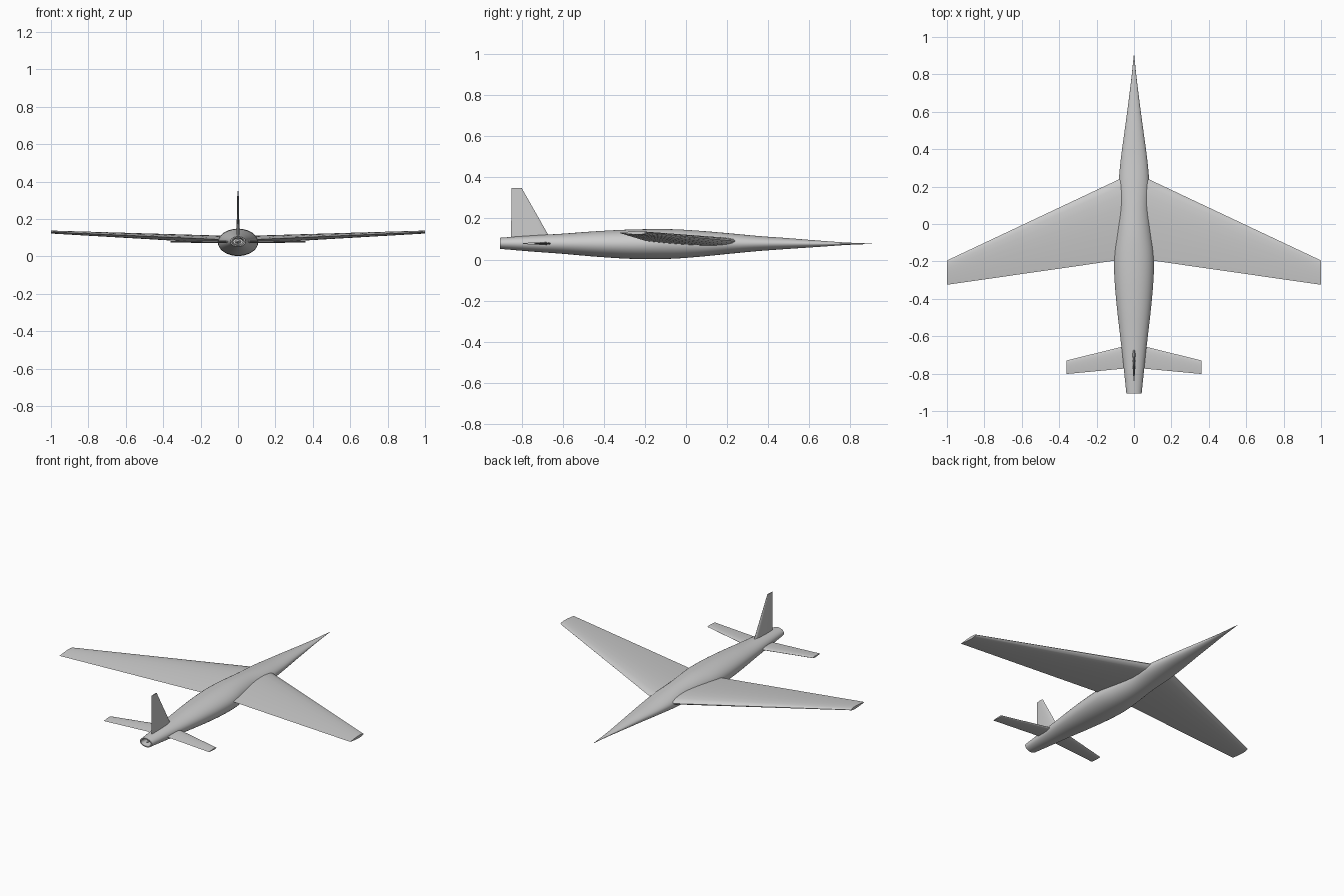
import bpy, bmesh
from math import cos, sin, pi, sqrt, radians

if "Cube" in bpy.data.objects:
    bpy.data.objects.remove(bpy.data.objects["Cube"])


def loft(name, rings, angle=35):
    """Skin a list of closed rings and cap both ends."""
    bm = bmesh.new()
    loops = [[bm.verts.new(p) for p in ring] for ring in rings]
    n = len(loops[0])
    for a, b in zip(loops, loops[1:]):
        for i in range(n):
            j = (i + 1) % n
            bm.faces.new((a[i], a[j], b[j], b[i]))
    bm.faces.new(loops[0])
    bm.faces.new(loops[-1][::-1])
    bmesh.ops.recalc_face_normals(bm, faces=bm.faces)
    mesh = bpy.data.meshes.new(name)
    bm.to_mesh(mesh)
    bm.free()
    obj = bpy.data.objects.new(name, mesh)
    bpy.context.collection.objects.link(obj)
    bpy.ops.object.select_all(action='DESELECT')
    obj.select_set(True)
    bpy.context.view_layer.objects.active = obj
    bpy.ops.object.shade_smooth_by_angle(angle=radians(angle))
    return obj


def foil(lead, trail, thick, n=10):
    """Symmetric airfoil as (y, offset) pairs from nose round to nose."""
    def half(t):
        return thick * 5 * (.2969 * sqrt(t) - .126 * t - .3516 * t**2
                            + .2843 * t**3 - .1036 * t**4)
    ts = [(1 - cos(pi * i / n)) / 2 for i in range(n + 1)]
    pts = [(t, half(t)) for t in ts] + [(t, -half(t)) for t in ts[-2:0:-1]]
    return [(lead + (trail - lead) * t, h) for t, h in pts]


def ellipse(y, rx, rz, zc, n=40):
    return [(rx * cos(2 * pi * i / n), y, zc + rz * sin(2 * pi * i / n))
            for i in range(n)]


def spline(keys, steps=5):
    """Smoothly interpolate stations."""
    out = []
    for i in range(len(keys) - 1):
        p = [keys[max(0, min(len(keys) - 1, i + k))] for k in (-1, 0, 1, 2)]
        for s in range(steps):
            t = s / steps
            out.append([.5 * (2 * b + (c - a) * t + (2 * a - 5 * b + 4 * c - d) * t**2
                              + (3 * b - a - 3 * c + d) * t**3)
                        for a, b, c, d in zip(*p)])
    return out + [list(keys[-1])]


# Fuselage: y, half width, half height, centre height
stations = [(-.905, .041, .027, .079), (-.75, .057, .039, .078), (-.60, .074, .049, .077),
            (-.45, .091, .061, .076), (-.30, .104, .070, .075), (-.17, .107, .073, .075),
            (-.05, .095, .071, .076), (.08, .082, .062, .077), (.22, .082, .049, .078),
            (.36, .069, .036, .078), (.50, .050, .026, .078), (.65, .030, .015, .077),
            (.78, .014, .006, .077), (.905, .001, .001, .077)]
# Hollow tail pipe continues from the rim back inside
pipe = [ellipse(-.855, .026, .016, .079), ellipse(-.905, .034, .021, .079)]
loft("fuselage", pipe + [ellipse(*s) for s in spline(stations)])

# Exhaust cone inside the tail pipe
loft("exhaust_cone", [ellipse(-.853, .016, .011, .079, 20), ellipse(-.898, .002, .002, .079, 20)])


def surface(name, sections):
    """Horizontal wing from (x, z, lead, trail, thickness), mirrored."""
    for side, label in ((1, "right"), (-1, "left")):
        loft(f"{label}_{name}", [[(side * x, y, z + h) for y, h in foil(a, b, t)]
                                 for x, z, a, b, t in sections])


# Main wings with slight dihedral
surface("wing", [(.02, .087, .267, -.184, .044), (1, .130, -.195, -.325, .016)])

# Tailplane
surface("tailplane", [(.01, .078, -.643, -.769, .014), (.362, .078, -.730, -.802, .009)])

# Fin
loft("fin", [[(h, y, z) for y, h in foil(a, b, t)]
             for z, a, b, t in ((.09, -.653, -.851, .018), (.349, -.800, -.849, .007))])
